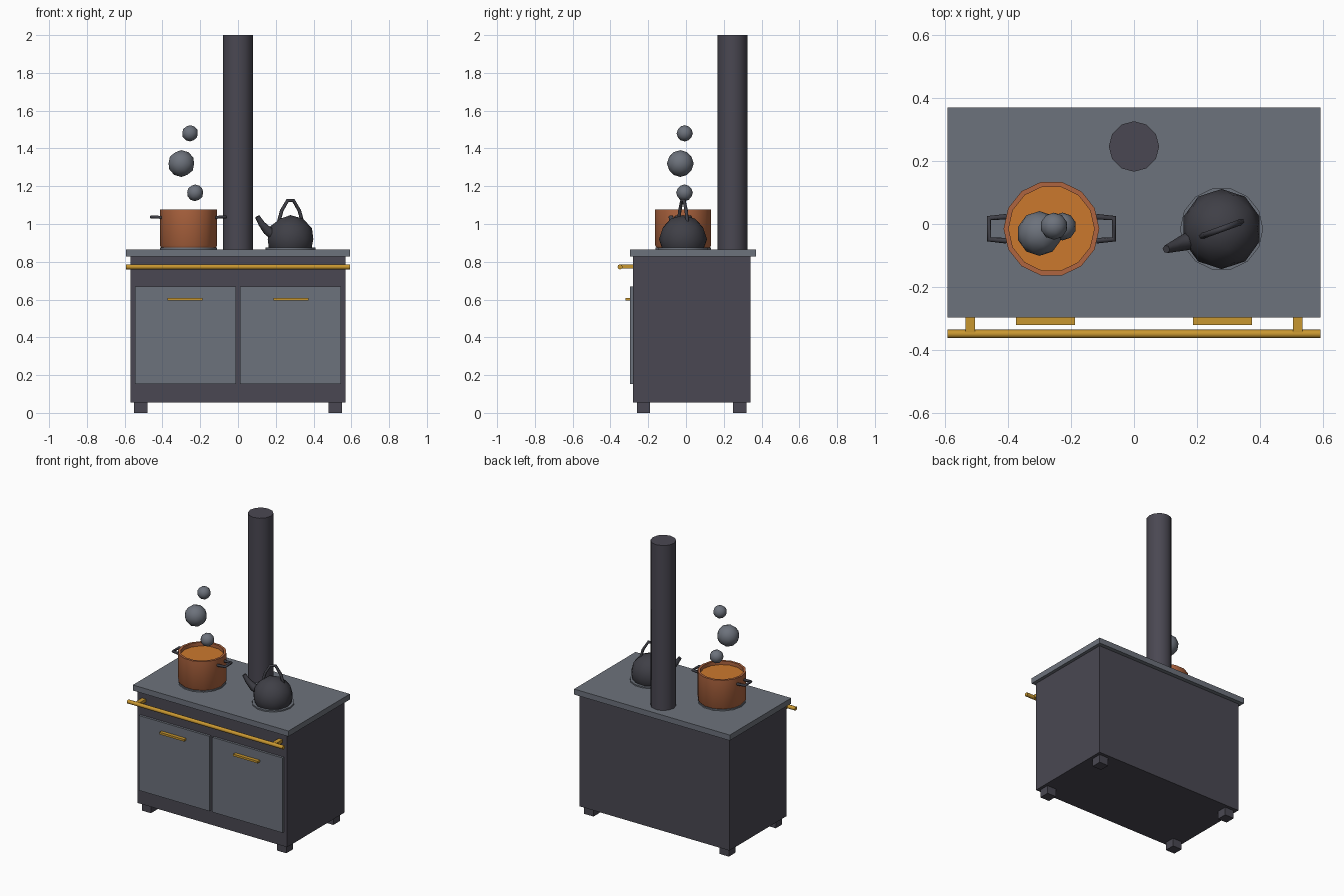
import bpy, bmesh, math
from mathutils import Matrix

if "Cube" in bpy.data.objects:
    bpy.data.objects.remove(bpy.data.objects["Cube"])


def material(name, rgb):
    m = bpy.data.materials.new(name)
    m.diffuse_color = (*rgb, 1)
    m.use_nodes = True
    m.node_tree.nodes["Principled BSDF"].inputs["Base Color"].default_value = m.diffuse_color
    return m


DARK = material("dark_enamel", (0.068, 0.064, 0.084))
GREY = material("blue_grey", (0.152, 0.168, 0.200))
IRON = material("cast_iron", (0.050, 0.050, 0.062))
BRASS = material("brass", (0.58, 0.31, 0.03))
COPPER = material("copper", (0.43, 0.13, 0.05))
SOUP = material("soup", (0.60, 0.19, 0.027))


def finish(name, bm, mat, smooth=None):
    bmesh.ops.recalc_face_normals(bm, faces=bm.faces)
    me = bpy.data.meshes.new(name)
    bm.to_mesh(me)
    bm.free()
    me.materials.append(mat)
    ob = bpy.data.objects.new(name, me)
    bpy.context.collection.objects.link(ob)
    if smooth:
        shade(ob, smooth)
    return ob


def shade(ob, angle):
    bpy.ops.object.select_all(action='DESELECT')
    ob.select_set(True)
    bpy.context.view_layer.objects.active = ob
    bpy.ops.object.shade_smooth_by_angle(angle=math.radians(angle))


def box(name, x, y, z, mat):
    """Box from (min, max) pairs."""
    bm = bmesh.new()
    bmesh.ops.create_cube(bm, size=1)
    for v in bm.verts:
        v.co = [r[0] if c < 0 else r[1] for c, r in zip(v.co, (x, y, z))]
    return finish(name, bm, mat)


def lathe(name, profile, centre, sides, mat, angle=40):
    """Spin a (radius, z) profile round a vertical axis."""
    bm = bmesh.new()
    vs = [bm.verts.new((r, 0, z)) for r, z in profile]
    es = [bm.edges.new(p) for p in zip(vs, vs[1:])]
    bmesh.ops.spin(bm, geom=vs + es, cent=(0, 0, 0), axis=(0, 0, 1),
                   angle=math.tau, steps=sides, use_duplicate=False)
    bmesh.ops.remove_doubles(bm, verts=bm.verts, dist=1e-4)
    ob = finish(name, bm, mat, angle)
    ob.location = (*centre, 0)
    return ob


def disc(name, r, z0, z1, centre, sides, mat):
    return lathe(name, [(0, z0), (r, z0), (r, z1), (0, z1)], centre, sides, mat)


def ball(name, pos, r, mat):
    bm = bmesh.new()
    bmesh.ops.create_icosphere(bm, subdivisions=2, radius=r,
                               matrix=Matrix.Translation(pos))
    return finish(name, bm, mat, 40)


def tube(name, pts, radii, mat, loc=(0, 0, 0), turn=0, res=1):
    """Round bar along a path, with one radius per point."""
    cu = bpy.data.curves.new(name, 'CURVE')
    cu.dimensions = '3D'
    cu.bevel_depth = 1
    cu.bevel_resolution = res
    cu.use_fill_caps = True
    sp = cu.splines.new('POLY')
    sp.points.add(len(pts) - 1)
    for p, co, r in zip(sp.points, pts, radii):
        p.co = (*co, 1)
        p.radius = r
    cu.materials.append(mat)
    ob = bpy.data.objects.new(name, cu)
    bpy.context.collection.objects.link(ob)
    ob.location = loc
    ob.rotation_euler.z = turn
    bpy.ops.object.select_all(action='DESELECT')
    ob.select_set(True)
    bpy.context.view_layer.objects.active = ob
    bpy.ops.object.convert(target='MESH')
    return bpy.context.view_layer.objects.active


# Stove body, worktop and flue
box("stove_body", (-0.57, 0.57), (-0.28, 0.342), (0.055, 0.83), DARK)
box("worktop", (-0.592, 0.592), (-0.297, 0.37), (0.828, 0.866), GREY)
disc("flue_pipe", 0.08, 0.86, 2.0, (0, 0.246), 12, DARK)

# Mirrored parts: feet, doors, door handles, rail brackets
for side, s in (("left", -1), ("right", 1)):
    def span(a, b):
        return tuple(sorted((s * a, s * b)))
    for end, y in (("front", (-0.26, -0.19)), ("back", (0.25, 0.32))):
        box(f"{end}_{side}_foot", span(0.48, 0.55), y, (0, 0.06), DARK)
    box(f"{side}_door", span(0.011, 0.546), (-0.296, -0.27), (0.153, 0.668), GREY)
    box(f"{side}_door_handle", span(0.187, 0.374), (-0.32, -0.29), (0.594, 0.608), BRASS)
    box(f"{side}_rail_bracket", span(0.505, 0.535), (-0.345, -0.275), (0.764, 0.786), BRASS)

# Towel rail
rail = tube("front_rail", [(-0.592, -0.349, 0.773), (0.592, -0.349, 0.773)],
            [0.0135, 0.0135], BRASS, res=2)
shade(rail, 50)

# Hot plates
POT, KETTLE = (-0.262, -0.015), (0.278, -0.016)
disc("pot_hot_plate", 0.15, 0.86, 0.875, POT, 14, GREY)
disc("kettle_hot_plate", 0.132, 0.86, 0.875, KETTLE, 14, GREY)

# Copper pot with soup
lathe("pot", [(0, 0.872), (0.142, 0.872), (0.152, 0.886), (0.152, 1.077),
              (0.136, 1.077), (0.136, 1.03), (0, 1.03)], POT, 14, COPPER)
disc("soup", 0.137, 1.025, 1.052, POT, 14, SOUP)
for side, s in (("left", -1), ("right", 1)):
    path = [(s * 0.143, 0.038, 1.035), (s * 0.198, 0.034, 1.038),
            (s * 0.198, -0.034, 1.038), (s * 0.143, -0.038, 1.035)]
    tube(f"pot_{side}_handle", path, [0.009] * 4, IRON, (*POT, 0))

# Kettle: half-sunk sphere, spout and arched handle, turned about 20 degrees
ball("kettle_body", (*KETTLE, 0.92), 0.127, IRON)
TURN = math.radians(20)
spout = tube("kettle_spout", [(-0.09, 0, 0.94), (-0.13, 0, 0.965),
                              (-0.162, 0, 1.0), (-0.187, 0, 1.04)],
             [0.03, 0.025, 0.018, 0.013], IRON, (*KETTLE, 0), TURN)
shade(spout, 65)
arch = tube("kettle_handle", [(-0.07, 0, 1.0), (-0.05, 0, 1.07), (-0.017, 0, 1.124),
                              (0.017, 0, 1.124), (0.05, 0, 1.07), (0.07, 0, 1.0)],
            [0.0095] * 6, IRON, (*KETTLE, 0), TURN)
shade(arch, 65)

# Steam puffs
for i, (pos, r) in enumerate([((-0.227, -0.008, 1.165), 0.044),
                              ((-0.30, -0.03, 1.32), 0.071),
                              ((-0.254, -0.007, 1.48), 0.043)]):
    ball(f"steam_puff_{i + 1}", pos, r, GREY)
